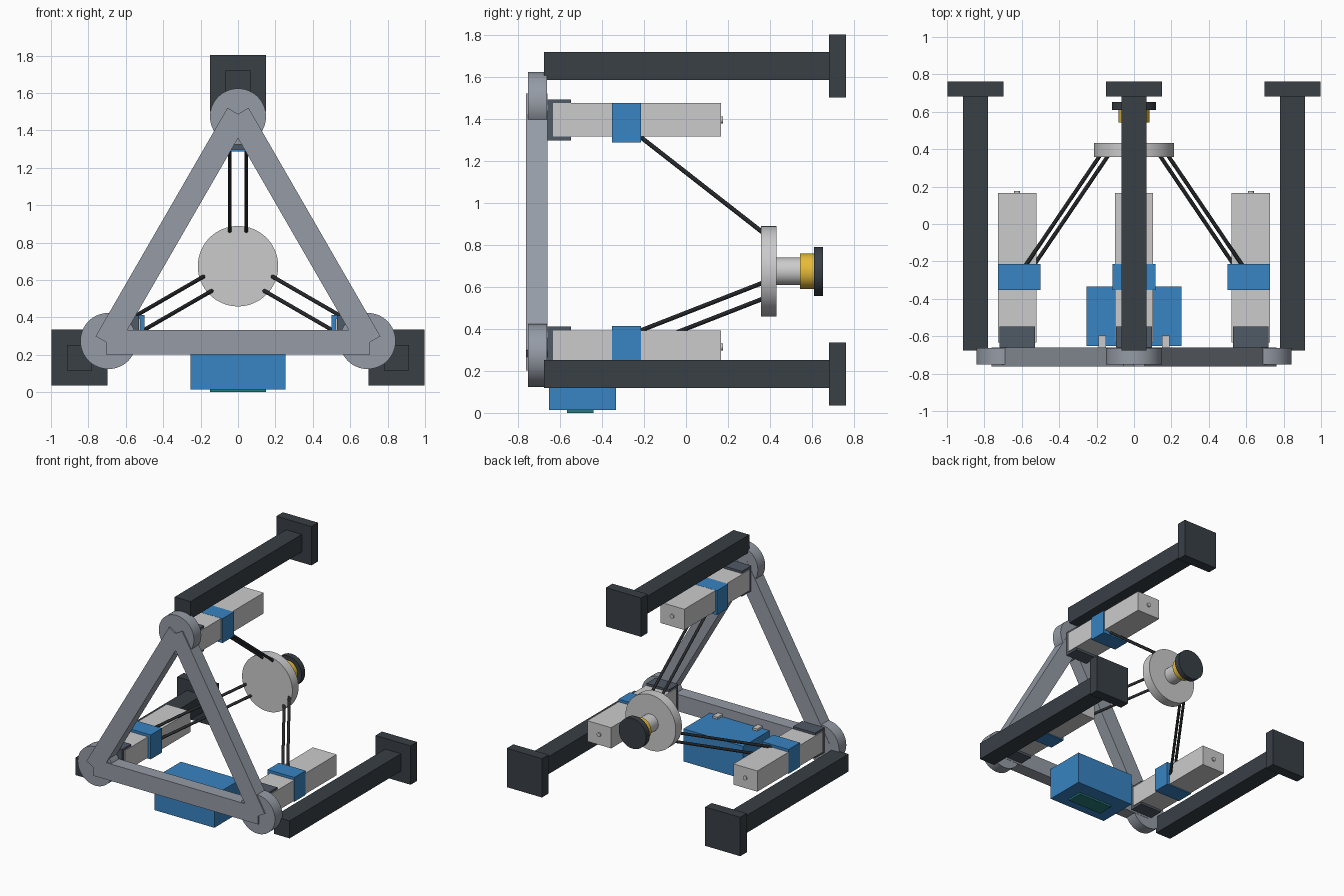
import bpy
from math import radians, cos, sin, pi
from mathutils import Vector, Matrix

if "Cube" in bpy.data.objects:
    bpy.data.objects.remove(bpy.data.objects["Cube"])

CZ = 0.674  # height of the machine's central axis (runs along y)


def material(name, r, g, b):
    m = bpy.data.materials.new(name)
    m.diffuse_color = (r, g, b, 1)
    m.use_nodes = True
    m.node_tree.nodes["Principled BSDF"].inputs["Base Color"].default_value = m.diffuse_color
    return m


STEEL = material("steel_grey", 0.30, 0.33, 0.38)
DARK = material("dark_slate", 0.04, 0.05, 0.06)
MOUNT = material("mount_slate", 0.08, 0.10, 0.13)
LIGHT = material("light_grey", 0.62, 0.64, 0.65)
BLUE = material("blue", 0.04, 0.23, 0.54)
YELLOW = material("yellow", 0.80, 0.50, 0.04)
TEAL = material("teal", 0.02, 0.20, 0.20)
ROD = material("carbon", 0.02, 0.022, 0.025)


def box(name, x, y0, y1, z, w, h, mat, turn=0):
    """Box centred on (x, z), spanning y0..y1, turned about the y axis."""
    bpy.ops.mesh.primitive_cube_add(size=1)
    o = bpy.context.object
    o.name = name
    o.matrix_world = (Matrix.Translation((x, (y0 + y1) / 2, z))
                      @ Matrix.Rotation(turn, 4, 'Y')
                      @ Matrix.Diagonal((w, y1 - y0, h, 1)))
    o.data.materials.append(mat)
    return o


def cyl(name, a, b, r, mat, sides=64):
    """Cylinder from point a to point b."""
    a, b = Vector(a), Vector(b)
    d = b - a
    bpy.ops.mesh.primitive_cylinder_add(vertices=sides, radius=r, depth=d.length,
                                        location=(a + b) / 2)
    o = bpy.context.object
    o.name = name
    o.rotation_euler = d.to_track_quat('Z', 'Y').to_euler()
    o.data.materials.append(mat)
    bpy.ops.object.shade_smooth_by_angle(angle=radians(30))
    return o


def polar(r, ang, t=0):
    """(x, z) at radius r along an arm, shifted t sideways."""
    return r * cos(ang) - t * sin(ang), CZ + r * sin(ang) + t * cos(ang)


# Three identical arms around the axis
for label, deg in (("top", 90), ("left", 210), ("right", 330)):
    a = radians(deg)

    # triangular frame: corner plate and the beam opposite this corner
    x, z = polar(0.80, a)
    cyl(label + "_corner_plate", (x, -0.752, z), (x, -0.662, z), 0.15, STEEL)
    x, z = polar(-0.407, a)
    box(label + "_opposite_beam", x, -0.762, -0.66, z, 1.41, 0.13, STEEL, pi / 2 - a)

    # leg and foot
    x, z = polar(0.978, a)
    box(label + "_leg", x, -0.676, 0.69, z, 0.135, 0.135, DARK)
    box(label + "_foot", x, 0.682, 0.762, z, 0.30, 0.30, DARK)

    # linear rail, motor mount and end screw
    x, z = polar(0.721, a)
    box(label + "_rail", x, -0.633, 0.167, z, 0.204, 0.16, LIGHT)
    box(label + "_motor_mount", x, -0.66, -0.548, z, 0.19, 0.195, MOUNT)
    cyl(label + "_rail_screw", (x, 0.15, z), (x, 0.176, z), 0.016, LIGHT, 24)

    # sliding carriage
    x, z = polar(0.708, a)
    box(label + "_carriage", x, -0.352, -0.214, z, 0.228, 0.188, BLUE)

    # pair of parallel rods
    for side, t in (("a", -0.044), ("b", 0.044)):
        x0, z0 = polar(0.67, a, t)
        x1, z1 = polar(0.18, a, t)
        cyl(f"{label}_rod_{side}", (x0, -0.255, z0), (x1, 0.372, z1), 0.0105, ROD, 16)

# Moving platform and tool head along the axis
for name, y0, y1, r, mat in (
        ("platform", 0.357, 0.432, 0.215, LIGHT),
        ("tool_shaft", 0.43, 0.545, 0.066, LIGHT),
        ("tool_ring", 0.543, 0.61, 0.084, YELLOW),
        ("tool_pad", 0.609, 0.653, 0.117, DARK)):
    cyl(name, (0, y0, CZ), (0, y1, CZ), r, mat)

# Control box with its base plate and hanger tabs
box("control_box", 0, -0.652, -0.333, 0.14, 0.51, 0.252, BLUE)
box("control_base_plate", 0, -0.567, -0.44, 0.01, 0.30, 0.02, TEAL)
for s, label in ((-1, "left"), (1, "right")):
    box(label + "_hanger_tab", s * 0.17, -0.665, -0.597, 0.262, 0.042, 0.04, LIGHT)
